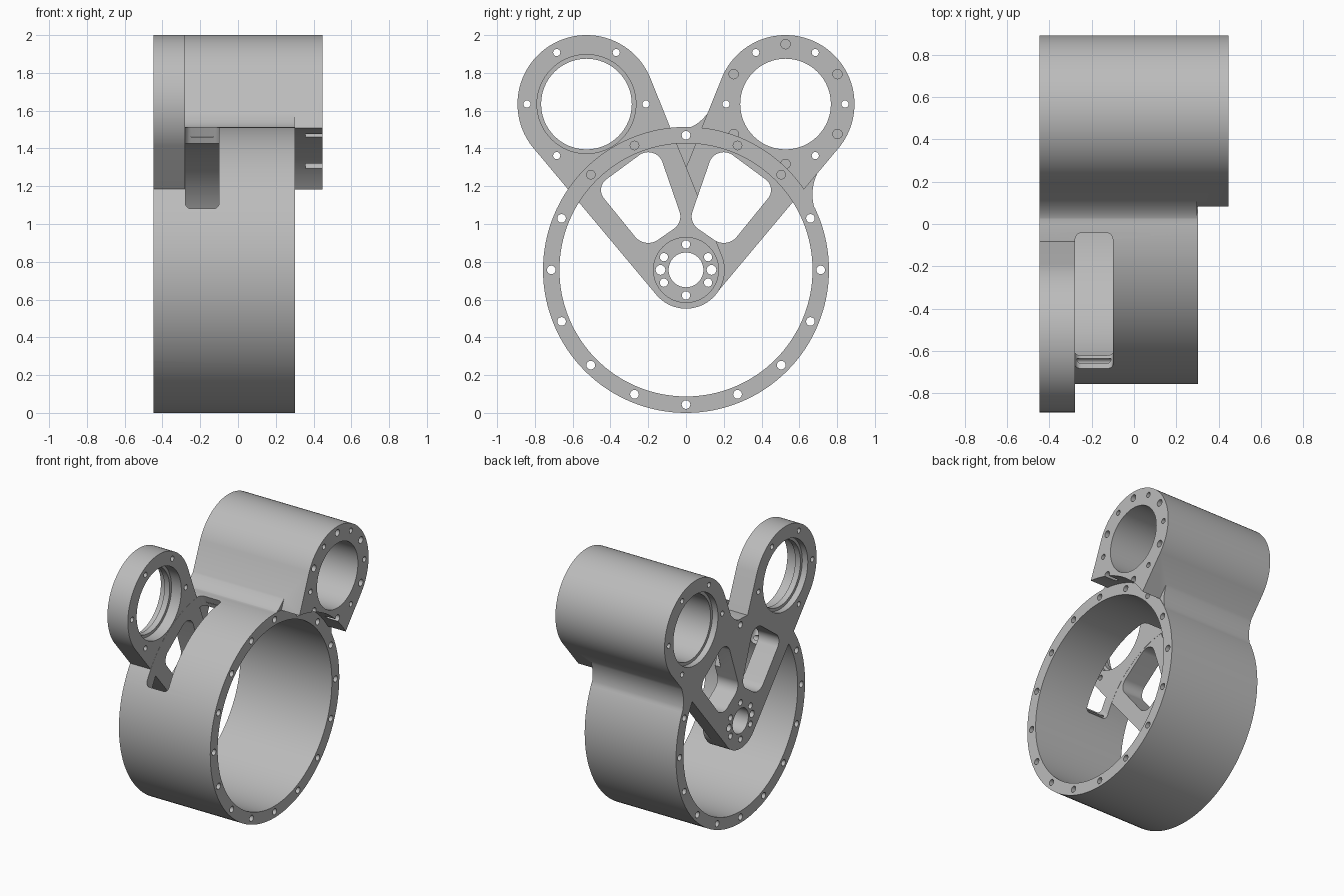
import bpy
import bmesh
import math

if "Cube" in bpy.data.objects:
    bpy.data.objects.remove(bpy.data.objects["Cube"], do_unlink=True)

grey = bpy.data.materials.new("machined grey")
grey.use_nodes = True
grey.diffuse_color = (0.5, 0.5, 0.5, 1)
grey.node_tree.nodes["Principled BSDF"].inputs["Base Color"].default_value = (0.5, 0.5, 0.5, 1)

# Main layout: all axes run along x, points are (y, z)
BACK, FACE, TUBE_END = -0.448, 0.302, 0.448
PLATE, THIN_PLATE, SLOT_END = -0.28, -0.33, -0.1
AXIS = (0, 0.757)
RING_R, BORE_R = 0.757, 0.67
HUB_R, EYE_R = 0.205, 0.365


def eye(side):
    return (side * 0.527, 1.635)


def around(c, r, count, start=0):
    angles = [math.radians(start) + 2 * math.pi * i / count for i in range(count)]
    return [(c[0] + r * math.cos(a), c[1] + r * math.sin(a)) for a in angles]


def hull(*discs):
    """Rounded outline that wraps the given (centre, radius) discs."""
    outline = []
    for dy, dz in around((0, 0), 1, 128, 0.7):
        c, r = max(discs, key=lambda d: d[0][0] * dy + d[0][1] * dz + d[1])
        outline.append((c[0] + r * dy, c[1] + r * dz))
    return outline


def solid(name, stacks):
    """Each stack is a list of (x, outline) sections joined into a closed body."""
    bm = bmesh.new()
    for stack in stacks:
        rings = [[bm.verts.new((x, y, z)) for y, z in outline] for x, outline in stack]
        bm.faces.new(rings[0])
        bm.faces.new(rings[-1])
        for a, b in zip(rings, rings[1:]):
            for i in range(len(a)):
                bm.faces.new((a[i - 1], a[i], b[i], b[i - 1]))
    bmesh.ops.recalc_face_normals(bm, faces=bm.faces)
    mesh = bpy.data.meshes.new(name)
    bm.to_mesh(mesh)
    bm.free()
    mesh.materials.append(grey)
    ob = bpy.data.objects.new(name, mesh)
    bpy.context.collection.objects.link(ob)
    return ob


def prism(name, outlines, x0, x1):
    return solid(name, [[(x0, o), (x1, o)] for o in outlines])


def combine(ob, tool, operation):
    mod = ob.modifiers.new("combine", "BOOLEAN")
    mod.operation, mod.object, mod.solver = operation, tool, "EXACT"
    bpy.context.view_layer.objects.active = ob
    bpy.ops.object.modifier_apply(modifier=mod.name)
    bpy.data.objects.remove(tool, do_unlink=True)


def add(outline, x0, x1):
    combine(housing, prism("addition", [outline], x0, x1), "UNION")


def cut(outlines, x0, x1):
    combine(housing, prism("cutter", outlines, x0, x1), "DIFFERENCE")


def drill(centres, r, x0, x1, sides=16):
    cut([around(c, r, sides) for c in centres], x0, x1)


def arm(side, extra=0):
    return hull((eye(side), EYE_R + extra), (AXIS, HUB_R + extra))


def window(side):
    return hull(((side * 0.38, 1.18), 0.07), ((side * 0.2, 1.30), 0.08),
                ((side * 0.2, 0.99), 0.09), ((side * 0.11, 1.04), 0.08))


def fillet(p0, p1, p2, inner):
    """Curved web between the tube neck and the ring."""
    curve = []
    for i in range(13):
        t = i / 12
        curve.append(tuple((1 - t) ** 2 * a + 2 * t * (1 - t) * b + t * t * c
                           for a, b, c in zip(p0, p1, p2)))
    return curve + [inner]


# Long tube with its neck, relieved where it overhangs the ring
housing = prism("housing", [arm(1)], -0.50, TUBE_END)
drill([AXIS], RING_R - 0.002, FACE - 0.01, 0.6, 128)

# Solid ring and the blends into the tube
add(around(AXIS, RING_R, 128), -0.51, FACE)
add(fillet((-0.01, 1.508), (0.105, 1.505), (0.222, 1.78), (0.27, 1.44)), -0.53, FACE - 0.003)
add(fillet((0.70, 1.035), (0.62, 1.19), (0.748, 1.355), (0.53, 1.21)), -0.54, FACE - 0.004)

# Clearance slot with rounded ends through the ring wall
rounding = []
for i in range(5):
    t = math.radians(90) * i / 4
    rounding.append((0.03 * (1 - math.cos(t)), 0.076 - 0.03 * (1 - math.sin(t))))
slot_sections = [(PLATE + 0.001 + d, e) for d, e in rounding]
slot_sections += [(SLOT_END - d, e) for d, e in reversed(rounding)]
slot = solid("slot_cutter", [[(x, hull(((-0.561, 1.621), EYE_R + e),
                                       ((-0.034, 0.743), HUB_R + e)))
                              for x, e in slot_sections]])
combine(housing, slot, "DIFFERENCE")

# Short eye plate, then the ring bore, which leaves both arms standing
add(arm(-1), -0.52, PLATE)
bore = prism("bore_cutter", [around(AXIS, BORE_R, 128)], -0.6, 0.6)
combine(bore, prism("arm_keep", [arm(-1)], -0.7, PLATE), "DIFFERENCE")
combine(bore, prism("arm_keep", [arm(1, -0.002)], -0.71, THIN_PLATE), "DIFFERENCE")
combine(housing, bore, "DIFFERENCE")

# Trim the whole back flat
cut([[(-1.2, -0.5), (1.2, -0.5), (1.2, 2.5), (-1.2, 2.5)]], -0.8, BACK)

# Lightening windows in the arms
for side in (1, -1):
    cut([window(side)], -0.6, PLATE + 0.01)

# Bores with bearing seats
for side in (1, -1):
    drill([eye(side)], 0.24, -0.6, 0.6, 64)
    drill([eye(side)], 0.262, -0.6, BACK + 0.045, 64)
drill([eye(-1)], 0.262, PLATE - 0.08, -0.2, 64)

# Ring bolt holes, ending inside the arms where these cover them
holes = around(AXIS, 0.713, 16)
covered = (2, 3, 5, 6)
drill([p for i, p in enumerate(holes) if i not in covered], 0.023, -0.6, FACE + 0.05)
drill([holes[i] for i in covered], 0.023, PLATE + 0.02, FACE + 0.05)

# Eye bolt holes: through holes, and blind holes on the tube end
for side, skipped in ((1, 4), (-1, 5)):
    drill([p for i, p in enumerate(around(eye(side), 0.315, 6)) if i != skipped],
          0.019, -0.6, 0.6)
drill(around(eye(1), 0.317, 6, 30), 0.025, TUBE_END - 0.09, 0.6)

# Hub recess, bore and pin holes
drill([AXIS], 0.172, PLATE - 0.015, 0.0, 64)
drill([AXIS], 0.092, -0.6, 0.0, 64)
drill(around(AXIS, 0.135, 6, 30), 0.022, -0.6, 0.0)
drill(around(AXIS, 0.135, 2), 0.026, -0.6, 0.0)

# Smooth curved walls, crisp edges
bpy.ops.object.select_all(action="DESELECT")
housing.select_set(True)
bpy.context.view_layer.objects.active = housing
bpy.ops.object.shade_smooth_by_angle(angle=math.radians(30))
